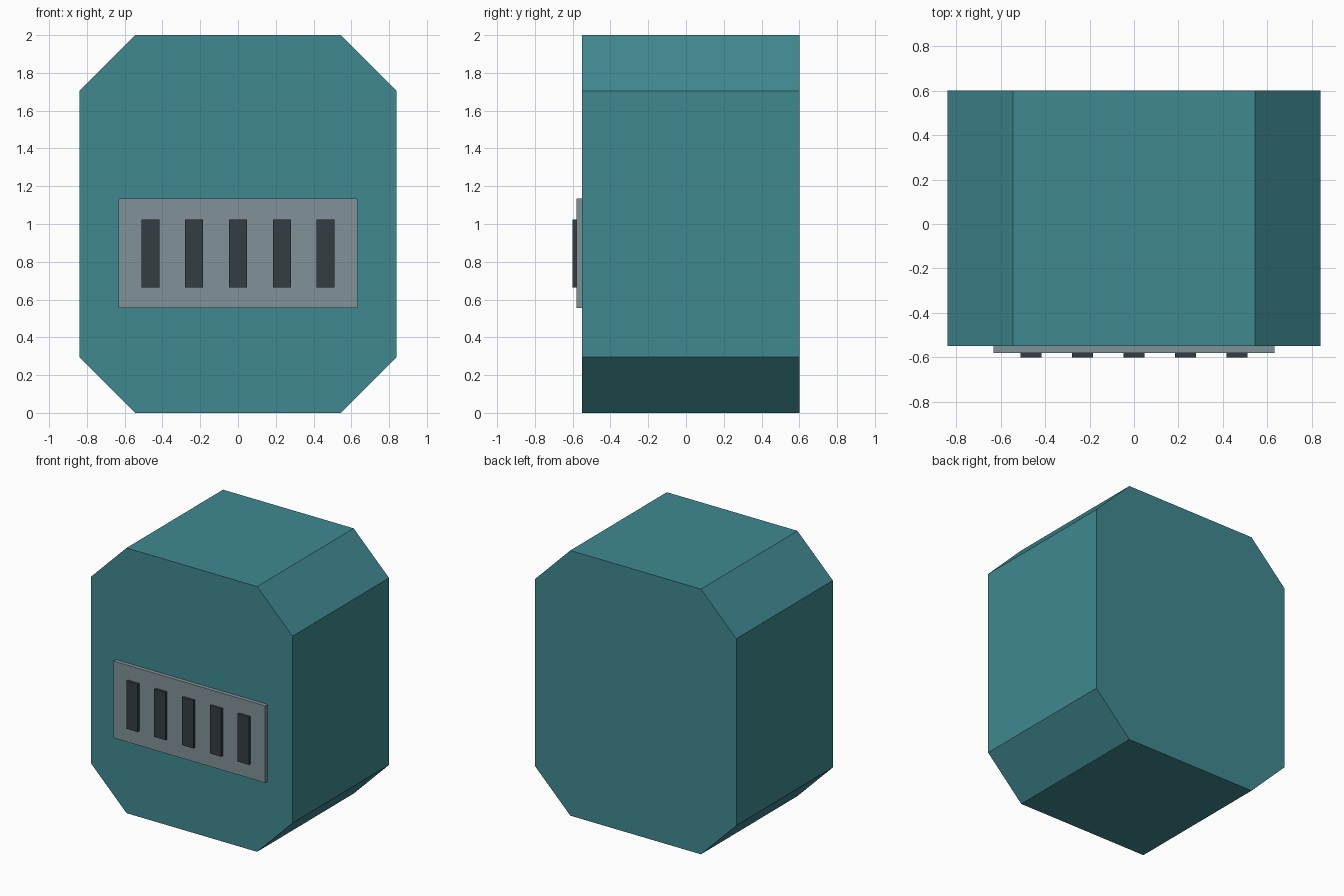
import bpy
import bmesh

if "Cube" in bpy.data.objects:
    bpy.data.objects.remove(bpy.data.objects["Cube"])


def material(name, color):
    mat = bpy.data.materials.new(name)
    mat.diffuse_color = (*color, 1.0)
    mat.use_nodes = True
    mat.node_tree.nodes["Principled BSDF"].inputs["Base Color"].default_value = mat.diffuse_color
    return mat


def prism(name, profile, y0, y1, mat):
    """Extrude an XZ profile from y0 back to y1."""
    bm = bmesh.new()
    face = bm.faces.new([bm.verts.new((x, y0, z)) for x, z in profile])
    result = bmesh.ops.extrude_face_region(bm, geom=[face], use_keep_orig=True)
    moved = [g for g in result["geom"] if isinstance(g, bmesh.types.BMVert)]
    bmesh.ops.translate(bm, verts=moved, vec=(0, y1 - y0, 0))
    bmesh.ops.recalc_face_normals(bm, faces=bm.faces)
    mesh = bpy.data.meshes.new(name)
    bm.to_mesh(mesh)
    bm.free()
    mesh.materials.append(mat)
    obj = bpy.data.objects.new(name, mesh)
    bpy.context.collection.objects.link(obj)
    return obj


def rectangle(cx, width, z0, z1):
    h = width / 2
    return [(cx - h, z0), (cx + h, z0), (cx + h, z1), (cx - h, z1)]


teal = material("teal", (0.05, 0.25, 0.28))
grey = material("plate_grey", (0.22, 0.29, 0.32))
dark = material("slot_dark", (0.035, 0.047, 0.053))

# Main body: box with four chamfered long edges
W, H, C = 0.84, 2.0, 0.295
right = [(W - C, 0), (W, C), (W, H - C), (W - C, H)]
left = [(-x, z) for x, z in reversed(right)]
prism("body", right + left, -0.55, 0.6, teal)

# Vent plate on the front
prism("vent_plate", rectangle(0, 1.265, 0.555, 1.135), -0.58, -0.55, grey)

# Five raised vent slats
for i in range(5):
    prism(f"vent_slat_{i + 1}", rectangle((i - 2) * 0.232, 0.095, 0.665, 1.025),
          -0.6, -0.58, dark)
